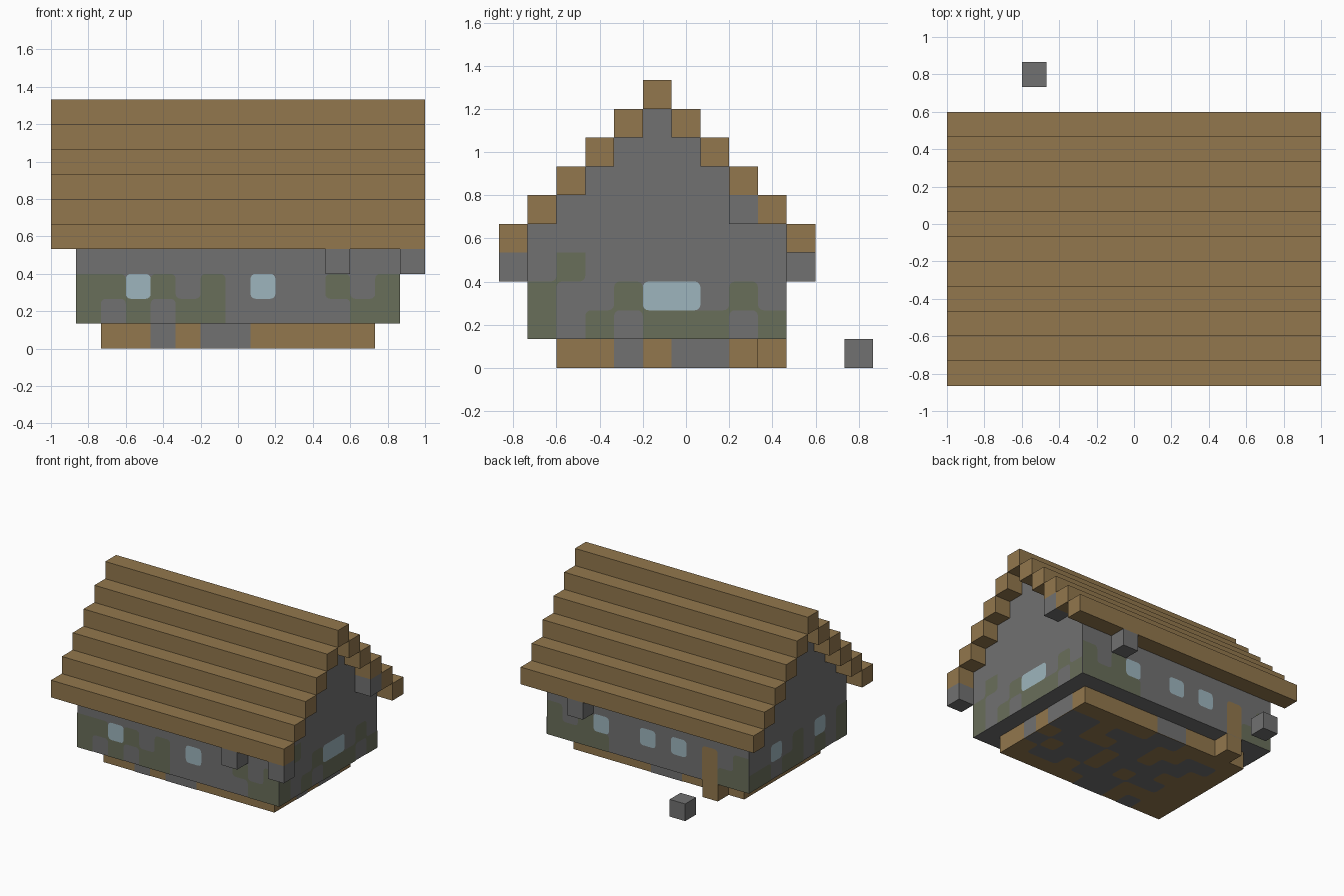
import bpy, bmesh, math
from mathutils import Vector

if "Cube" in bpy.data.objects:
    bpy.data.objects.remove(bpy.data.objects["Cube"], do_unlink=True)

U = 2 / 15          # edge of one building block
RADIUS = 0.2        # corner rounding of patches, in blocks


def material(name, *rgb):
    mat = bpy.data.materials.new(name)
    mat.use_nodes = True
    mat.diffuse_color = (*rgb, 1)
    mat.node_tree.nodes["Principled BSDF"].inputs["Base Color"].default_value = (*rgb, 1)
    return mat


WOOD = material("wood brown", 0.288, 0.185, 0.074)
STONE = material("stone grey", 0.165, 0.165, 0.165)
MOSS = material("moss green", 0.141, 0.156, 0.102)
GLASS = material("window blue", 0.337, 0.462, 0.509)


def at(i, j, k):
    """Block coordinates to model coordinates."""
    return Vector((i * U - 1, j * U - 6.5 * U, k * U))


def finish(name, bm, *mats):
    mesh = bpy.data.meshes.new(name)
    bm.to_mesh(mesh)
    bm.free()
    for mat in mats:
        mesh.materials.append(mat)
    obj = bpy.data.objects.new(name, mesh)
    bpy.context.collection.objects.link(obj)
    return obj


def box(name, mat, low, size=(1, 1, 1)):
    bm = bmesh.new()
    bmesh.ops.create_cube(bm, size=1)
    a, s = at(*low), Vector(size) * U
    for v in bm.verts:
        v.co = a + Vector((c + 0.5) * d for c, d in zip(v.co, s))
    return finish(name, bm, mat)


def patches(name, rows, origin, right, up):
    """Inlaid patches on one side, one letter per block, top row first."""
    kinds = {"m": MOSS, "w": GLASS, "d": WOOD, "s": STONE}
    rows = rows[::-1]
    right, up = Vector(right), Vector(up)
    start = at(*origin) + right.cross(up) * 0.003
    bm = bmesh.new()

    def cell(c, r):
        return rows[min(max(r, 0), len(rows) - 1)][min(max(c, 0), len(rows[0]) - 1)]

    def face(points, kind):
        verts = [bm.verts.new(start + (right * x + up * y) * U) for x, y in points]
        bm.faces.new(verts).material_index = list(kinds).index(kind)

    for r, row in enumerate(rows):
        for c, kind in enumerate(row):
            outline = []
            for n, (sx, sy) in enumerate([(-1, -1), (1, -1), (1, 1), (-1, 1)]):
                corner = (c + (sx + 1) / 2, r + (sy + 1) / 2)
                arc = []
                for step in range(5):
                    t = math.pi + (n + step / 4) * math.pi / 2
                    arc.append((corner[0] - sx * RADIUS + RADIUS * math.cos(t),
                                corner[1] - sy * RADIUS + RADIUS * math.sin(t)))
                sides = cell(c + sx, r), cell(c, r + sy)
                if kind not in sides and cell(c + sx, r + sy) != kind:
                    outline += arc
                else:
                    outline.append(corner)
                # Fill inner corners between touching patches
                if kind in ".w" and sides[0] == sides[1] and sides[0] in "ms":
                    face([corner] + arc[::-1], sides[0])
            if kind != ".":
                face(outline, kind)
    return finish(name, bm, *kinds.values())


# Stone house body with stepped gables
profile = [(1, 1)]
for j in range(1, 10):
    top = 4 + min(j, 10 - j)
    profile += [(j, top), (j + 1, top)]
profile.append((10, 1))
bm = bmesh.new()
gable = bm.faces.new([bm.verts.new(at(1, j, k)) for j, k in profile])
extruded = bmesh.ops.extrude_face_region(bm, geom=[gable])["geom"]
bmesh.ops.translate(bm, vec=(13 * U, 0, 0),
                    verts=[g for g in extruded if isinstance(g, bmesh.types.BMVert)])
bmesh.ops.recalc_face_normals(bm, faces=bm.faces)
finish("house_walls", bm, STONE)

# Stepped roof beams
for j in range(11):
    box(f"roof_beam_{j + 1}", WOOD, (0, j, 4 + min(j, 10 - j)), (15, 1, 1))

# Foundation and doorstep
box("foundation", WOOD, (2, 2, 0), (11, 7, 1))
box("doorstep", WOOD, (3, 9, 0))

# Loose stone blocks under the eaves, on the gable and on the ground
for name, spot in {"front_eave_block": (11, 0, 3), "corner_eave_block": (14, 0, 3),
                   "back_eave_block": (11, 10, 3), "gable_block": (14, 8, 5),
                   "ground_block": (3, 12, 0)}.items():
    box(name, STONE, spot)

# Moss, windows and door on the walls
X, Y, Z = (1, 0, 0), (0, 1, 0), (0, 0, 1)
NX, NY = (-1, 0, 0), (0, -1, 0)
patches("front_wall_patches", [".............",
                               "mmwm.m.w..m.m",
                               "m.m.mm.....mm"], (1, 1, 1), X, Z)
patches("back_wall_patches", [".............",
                              "m.mw..w.w.d.m",
                              "mmmm......dmm"], (14, 10, 1), NX, Z)
patches("left_wall_patches", [".m.......",
                              "m..mww.m.",
                              "m.m.mmm.m"], (14, 1, 1), Y, Z)
patches("right_wall_patches", [".........",
                               "..w.m.w.m",
                               "mm.mm.m.m"], (1, 10, 1), NY, Z)

# Stone patches on the foundation
patches("foundation_front_patches", ["..s.ss....."], (2, 2, 0), X, Z)
patches("foundation_back_patches", [".....ss...."], (13, 9, 0), NX, Z)
patches("foundation_left_patches", ["..s.ss."], (13, 2, 0), Y, Z)
patches("foundation_floor_patches", ["..s.ss.....",
                                     "....sss.ss.",
                                     "..ss.s.ss.s",
                                     "...sss.sss.",
                                     "..ss.ss..ss",
                                     ".ss..sss.ss",
                                     "....ss....."], (2, 9, 0), X, NY)
# Keep the floor inlay level with the ground
bpy.data.objects["foundation_floor_patches"].location.z = 0.001
